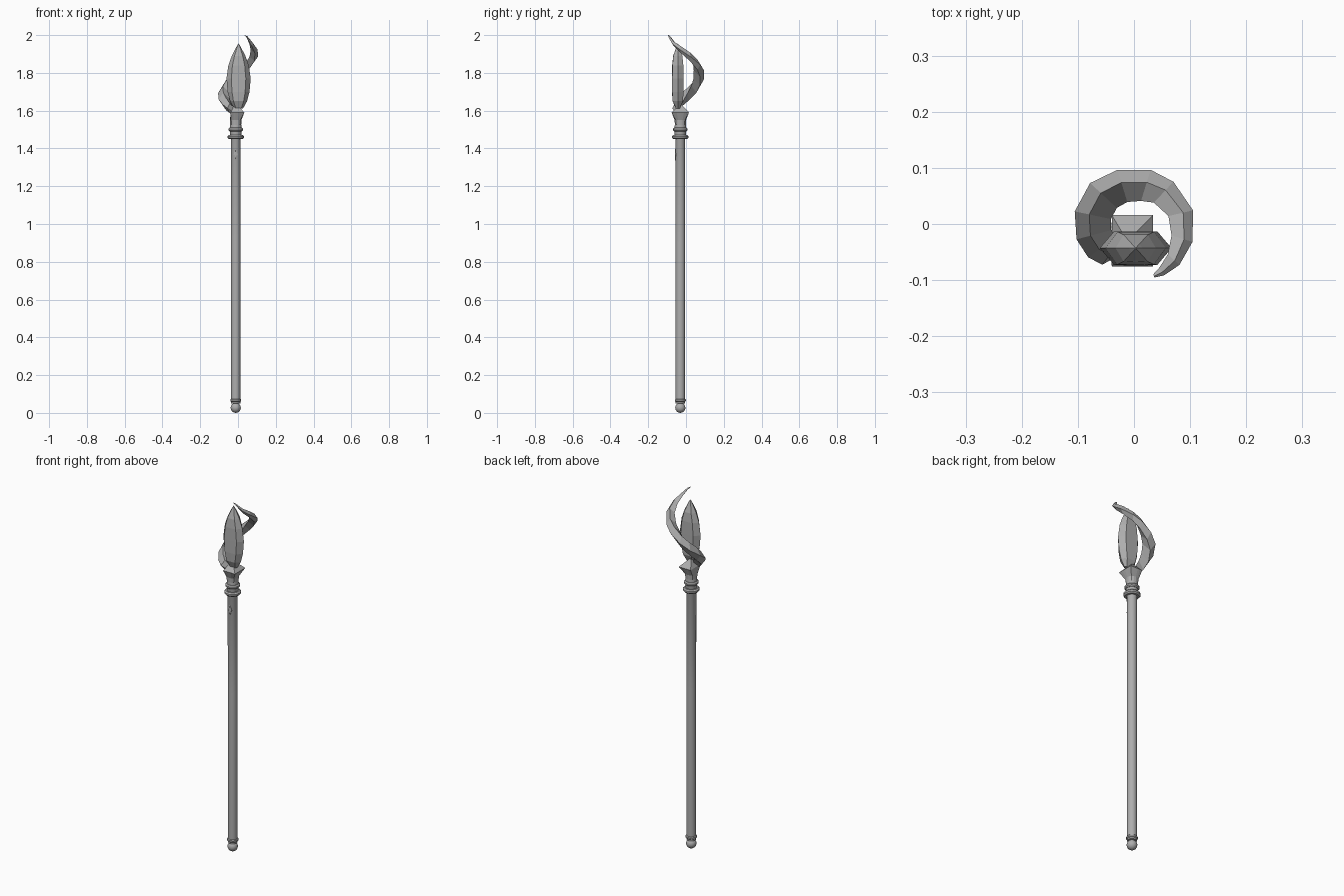
import bpy, bmesh, math
from math import cos, sin, radians, pi

if "Cube" in bpy.data.objects:
    bpy.data.objects.remove(bpy.data.objects["Cube"])

CX, CY = -0.012, -0.03  # axis of the shaft

# Dark grey shared by all parts
grey = bpy.data.materials.new("dark_grey")
grey.diffuse_color = (0.42, 0.42, 0.42, 1)
grey.use_nodes = True
grey.node_tree.nodes["Principled BSDF"].inputs["Base Color"].default_value = grey.diffuse_color


def loft(name, rings, smooth=False):
    """Skin a list of equal-sized vertex rings and cap both ends."""
    bm = bmesh.new()
    rows = [[bm.verts.new(p) for p in ring] for ring in rings]
    n = len(rows[0])
    for a, b in zip(rows, rows[1:]):
        for i in range(n):
            j = (i + 1) % n
            bm.faces.new((a[i], a[j], b[j], b[i]))
    bm.faces.new(rows[0][::-1])
    bm.faces.new(rows[-1])
    bmesh.ops.remove_doubles(bm, verts=bm.verts, dist=1e-5)
    bmesh.ops.recalc_face_normals(bm, faces=bm.faces)
    me = bpy.data.meshes.new(name)
    bm.to_mesh(me)
    bm.free()
    me.materials.append(grey)
    if smooth:
        me.shade_smooth()
        me.set_sharp_from_angle(angle=radians(40))
    ob = bpy.data.objects.new(name, me)
    bpy.context.collection.objects.link(ob)
    return ob


def lathe(name, profile, sides=16):
    """Revolve (radius, z) points about the shaft axis."""
    return loft(name, [[(CX + r * cos(2 * pi * i / sides), CY + r * sin(2 * pi * i / sides), z)
                        for i in range(sides)] for r, z in profile], True)


def collar(name, z, radius, half):
    """Rounded ring around the shaft."""
    return lathe(name, [(0.02, z - half), (radius - 0.006, z - half), (radius, z - half * 0.4),
                        (radius, z + half * 0.4), (radius - 0.006, z + half), (0.02, z + half)])


# Shaft and ball foot
lathe("shaft", [(0.025, 0.05), (0.0255, 0.9), (0.026, 1.46), (0.030, 1.47),
                (0.030, 1.52), (0.026, 1.545)])
lathe("foot_ball", [(0.027 * sin(pi * k / 8) + 1e-4, 0.027 - 0.027 * cos(pi * k / 8))
                    for k in range(9)])
collar("foot_collar", 0.066, 0.029, 0.010)
collar("lower_collar", 1.46, 0.043, 0.011)
collar("upper_collar", 1.50, 0.038, 0.010)

# Flared square socket: round at the neck, square at the rim, narrower on the blade side
socket = []
for size, z, square in [(0.029, 1.52, 0), (0.030, 1.55, 0.3), (0.046, 1.59, 1),
                        (0.030, 1.607, 1), (0.008, 1.63, 1)]:
    ring = []
    for i in range(16):
        a = 2 * pi * i / 16
        c, s = cos(a), sin(a)
        r = size * (1 + square * (1 / max(abs(c), abs(s)) - 1))
        dx = r * c
        if dx < 0 and square == 1:
            dx *= 0.6
        ring.append((CX + dx, CY + r * s, z))
    socket.append(ring)
loft("socket", socket)

# Leaf-shaped faceted crystal
crystal = []
for w, d, z in [(0.024, 0.010, 1.612), (0.045, 0.027, 1.65), (0.058, 0.030, 1.70),
                (0.064, 0.030, 1.77), (0.054, 0.029, 1.84), (0.036, 0.024, 1.89),
                (0.012, 0.008, 1.937), (0.001, 0.001, 1.955)]:
    crystal.append([(0.003 + w * u, -0.043 + d * v, z) for u, v in
                    [(1, 0), (0.6, 1), (-0.6, 1), (-1, 0), (-0.6, -1), (0, -1.04), (0.6, -1)]])
loft("crystal", crystal)

# Spiral blade: angle, outer radius, inner radius, half height
blade = []
for a, ro, ri, h in [(256, 0.050, 0.020, 0.016), (232, 0.092, 0.038, 0.026),
                     (216, 0.101, 0.040, 0.032), (195, 0.106, 0.042, 0.036),
                     (168, 0.108, 0.042, 0.037), (137, 0.107, 0.042, 0.036),
                     (107, 0.101, 0.041, 0.034), (73, 0.101, 0.043, 0.031),
                     (47, 0.103, 0.052, 0.027), (13, 0.108, 0.063, 0.023),
                     (-17, 0.109, 0.070, 0.018), (-42, 0.109, 0.081, 0.012),
                     (-60, 0.106, 0.090, 0.006), (-69, 0.102, 0.096, 0.001)]:
    z = 1.79 + (90 - a) / 90 * 0.112 + (0.011 if a < -50 else 0)
    rm = ri + (ro - ri) * 0.6
    c, s = cos(radians(a)), sin(radians(a))
    blade.append([(r * c, r * s, zz) for r, zz in
                  [(ro, z), (rm, z + h), (ri, z), (rm, z - h)]])
# root of the blade buried in the socket
blade.insert(0, [(CX + x, CY + 0.004, z) for x, z in
                 [(-0.018, 1.57), (-0.014, 1.60), (0.012, 1.61), (0.014, 1.575)]])
loft("spiral_blade", blade)

# Small lozenge stud on the front of the shaft
loft("shaft_stud", [[(CX + 0.012 * k * u, y, 1.367 + 0.03 * k * v) for u, v in
                     [(1, 0), (0.5, 0.5), (0, 1), (-0.5, 0.5), (-1, 0), (-0.5, -0.5),
                      (0, -1), (0.5, -0.5)]]
                    for k, y in [(1, CY - 0.018), (1, CY - 0.027), (0.5, CY - 0.029)]])
